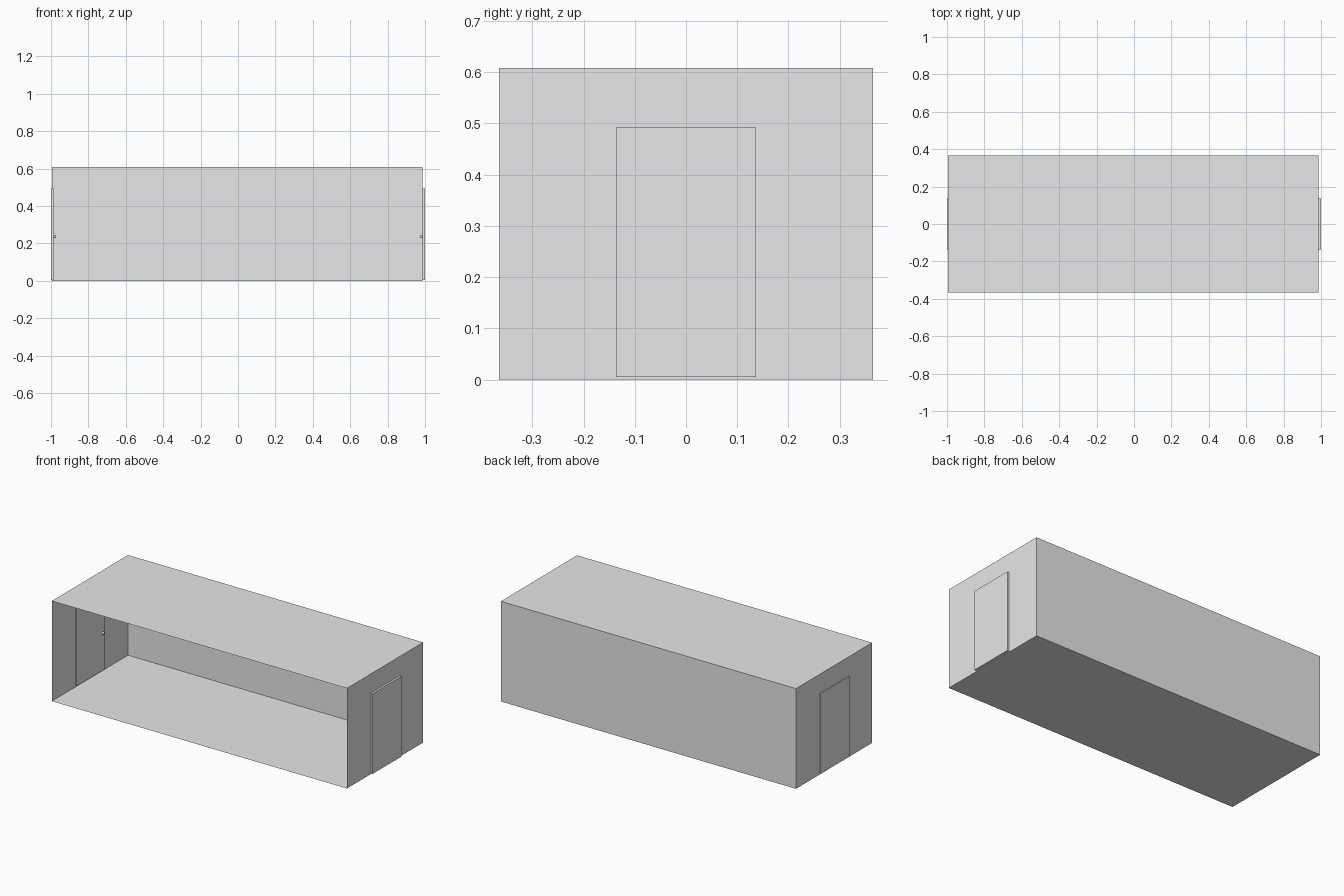
import bpy
import bmesh
from mathutils import Matrix, Vector

cube = bpy.data.objects.get("Cube")
if cube:
    bpy.data.objects.remove(cube, do_unlink=True)

# One plain grey for everything
grey = bpy.data.materials.new("plain_grey")
grey.use_nodes = True
grey.diffuse_color = (0.8, 0.8, 0.8, 1)
grey.node_tree.nodes["Principled BSDF"].inputs["Base Color"].default_value = (0.8, 0.8, 0.8, 1)


def finish(name, bm):
    mesh = bpy.data.meshes.new(name)
    bm.to_mesh(mesh)
    bm.free()
    mesh.materials.append(grey)
    obj = bpy.data.objects.new(name, mesh)
    bpy.context.collection.objects.link(obj)
    return obj


def box(low, high):
    low, high = Vector(low), Vector(high)
    bm = bmesh.new()
    place = Matrix.Translation((low + high) / 2) @ Matrix.Diagonal((high - low).to_4d())
    bmesh.ops.create_cube(bm, size=1, matrix=place)
    return bm


# Thin-walled room, open at the front
shell = box((-0.994, -0.365, 0), (0.987, 0.365, 0.608))
front = [f for f in shell.faces if f.normal.y < -0.9]
bmesh.ops.delete(shell, geom=front, context="FACES")
finish("room_shell", shell)

# A door in each end wall, with a round knob on the inside
for side, sign in (("left", 1), ("right", -1)):
    inner, outer = sorted((sign * 0.9875, sign))
    finish(side + "_door", box((inner, -0.137, 0.005), (outer, 0.137, 0.492)))

    knob = bmesh.new()
    bmesh.ops.create_uvsphere(knob, u_segments=16, v_segments=8, radius=0.008,
                              matrix=Matrix.Translation((sign * 0.98, 0.107, 0.237)))
    for face in knob.faces:
        face.smooth = True
    finish(side + "_door_knob", knob)
